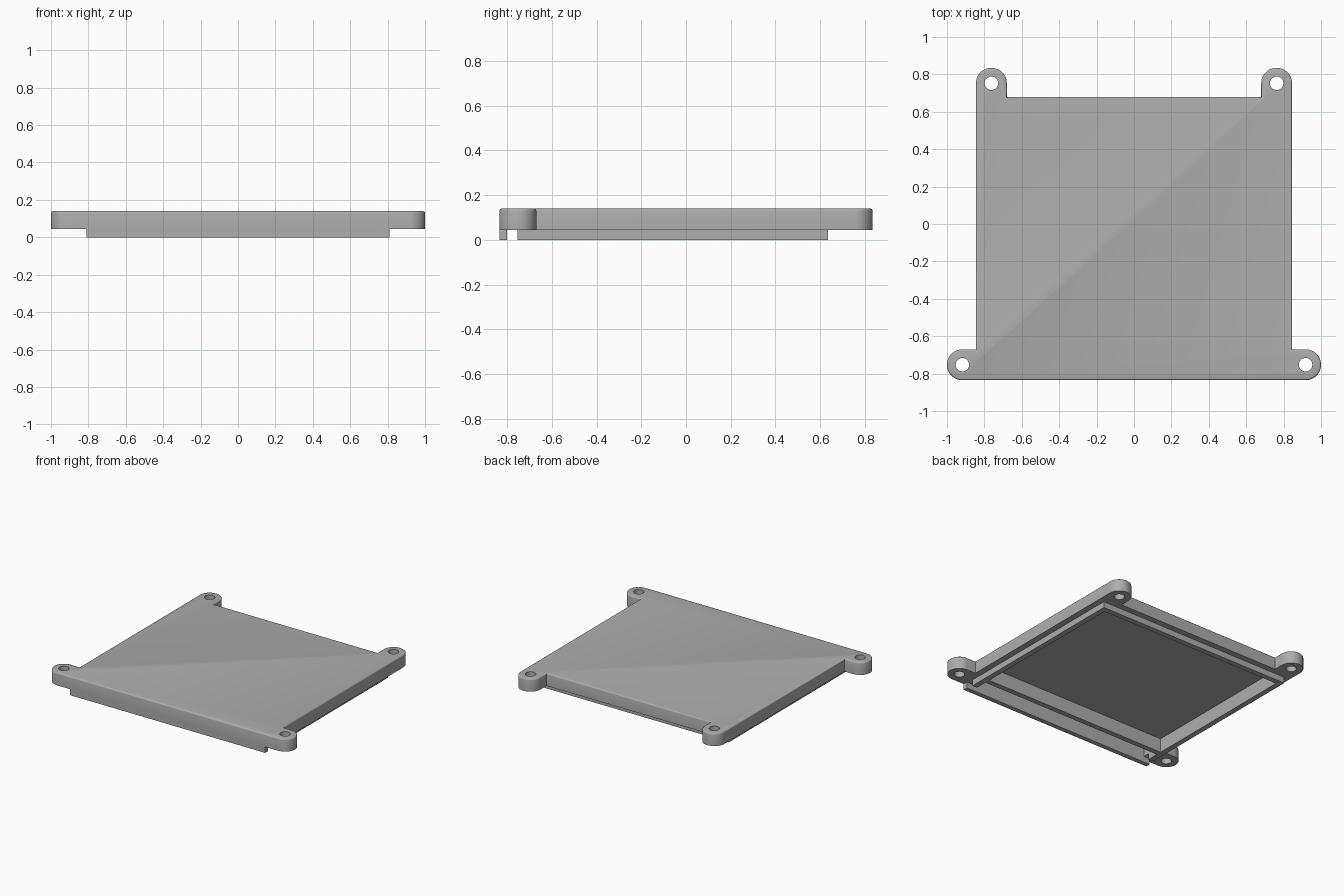
import bpy, bmesh, math
from mathutils import Matrix, Vector

old = bpy.data.objects.get("Cube")
if old:
    bpy.data.objects.remove(old, do_unlink=True)

grey = bpy.data.materials.new("plain_grey")
grey.use_nodes = True
color = (0.42, 0.42, 0.42, 1)
grey.diffuse_color = color
grey.node_tree.nodes["Principled BSDF"].inputs["Base Color"].default_value = color

RIM, TOP, ROOF = 0.045, 0.14, 0.105    # underside, top and ceiling heights
SIDE, BACK, FRONT = 0.845, 0.68, -0.835
R = 0.0825                             # lug radius
LUG_Y = 0.7525
BACK_X, FRONT_X = SIDE - R, 1 - R


def finish(name, bm):
    mesh = bpy.data.meshes.new(name)
    bmesh.ops.recalc_face_normals(bm, faces=bm.faces)
    bm.to_mesh(mesh)
    bm.free()
    obj = bpy.data.objects.new(name, mesh)
    bpy.context.collection.objects.link(obj)
    mesh.materials.append(grey)
    return obj


def box(name, x0, x1, y0, y1, z0, z1):
    bm = bmesh.new()
    size = Matrix.Diagonal((x1 - x0, y1 - y0, z1 - z0, 1))
    mid = Matrix.Translation(((x0 + x1) / 2, (y0 + y1) / 2, (z0 + z1) / 2))
    bmesh.ops.create_cube(bm, size=1, matrix=mid @ size)
    return finish(name, bm)


def arc(cx, cy, start, end, steps=24):
    for i in range(steps + 1):
        a = math.radians(start + (end - start) * i / steps)
        yield cx + R * math.cos(a), cy + R * math.sin(a)


def cut(obj, cutter):
    mod = obj.modifiers.new("cut", "BOOLEAN")
    mod.operation, mod.solver, mod.object = "DIFFERENCE", "EXACT", cutter
    bpy.context.view_layer.objects.active = obj
    bpy.ops.object.modifier_apply(modifier=mod.name)
    bpy.data.objects.remove(cutter, do_unlink=True)


# Cover plate: right half of the outline, mirrored, raised and rounded on top
half = [*arc(FRONT_X, -LUG_Y, -90, 90), (SIDE, R - LUG_Y),
        *arc(BACK_X, LUG_Y, 0, 180), (BACK_X - R, BACK)]
outline = half + [(-x, y) for x, y in reversed(half)]
bm = bmesh.new()
base = bm.faces.new([bm.verts.new((x, y, RIM)) for x, y in outline])
up = bmesh.ops.extrude_face_region(bm, geom=[base])["geom"]
bmesh.ops.translate(bm, verts=[v for v in up if isinstance(v, bmesh.types.BMVert)],
                    vec=Vector((0, 0, TOP - RIM)))
bmesh.ops.recalc_face_normals(bm, faces=bm.faces)
rim = [e for e in bm.edges if all(v.co.z > TOP - 0.001 for v in e.verts)]
bmesh.ops.bevel(bm, geom=rim, offset=0.01, segments=3, profile=0.5, affect="EDGES")
plate = finish("cover_plate", bm)

# Screw holes through the lugs
for x, y in [(s * lx, ly) for s in (1, -1) for lx, ly in ((BACK_X, LUG_Y), (FRONT_X, -LUG_Y))]:
    bm = bmesh.new()
    bmesh.ops.create_cone(bm, cap_ends=True, segments=32, radius1=0.036, radius2=0.036,
                          depth=1, matrix=Matrix.Translation((x, y, 0)))
    cut(plate, finish("hole_cutter", bm))

# Hollow underside
LIP_X, LIP_Y, WALL = 0.80, 0.635, 0.04
INNER = LIP_X - WALL
cut(plate, box("pocket_cutter", -INNER, INNER, FRONT + 0.035, LIP_Y - WALL, -1, ROOF))

# Lips below the rim
for name, s in (("left_lip", 1), ("right_lip", -1)):
    box(name, *sorted((s * INNER, s * LIP_X)), -0.755, LIP_Y, 0, RIM)
box("back_lip", -INNER, INNER, LIP_Y - WALL, LIP_Y, 0, RIM)
box("front_lip", -INNER, INNER, -0.665, -0.665 + WALL, 0, ROOF)
box("front_skirt", -0.81, 0.81, FRONT, FRONT + 0.035, 0, RIM)

bpy.ops.object.select_all(action="DESELECT")
plate.select_set(True)
bpy.context.view_layer.objects.active = plate
bpy.ops.object.shade_smooth_by_angle(angle=math.radians(35))
